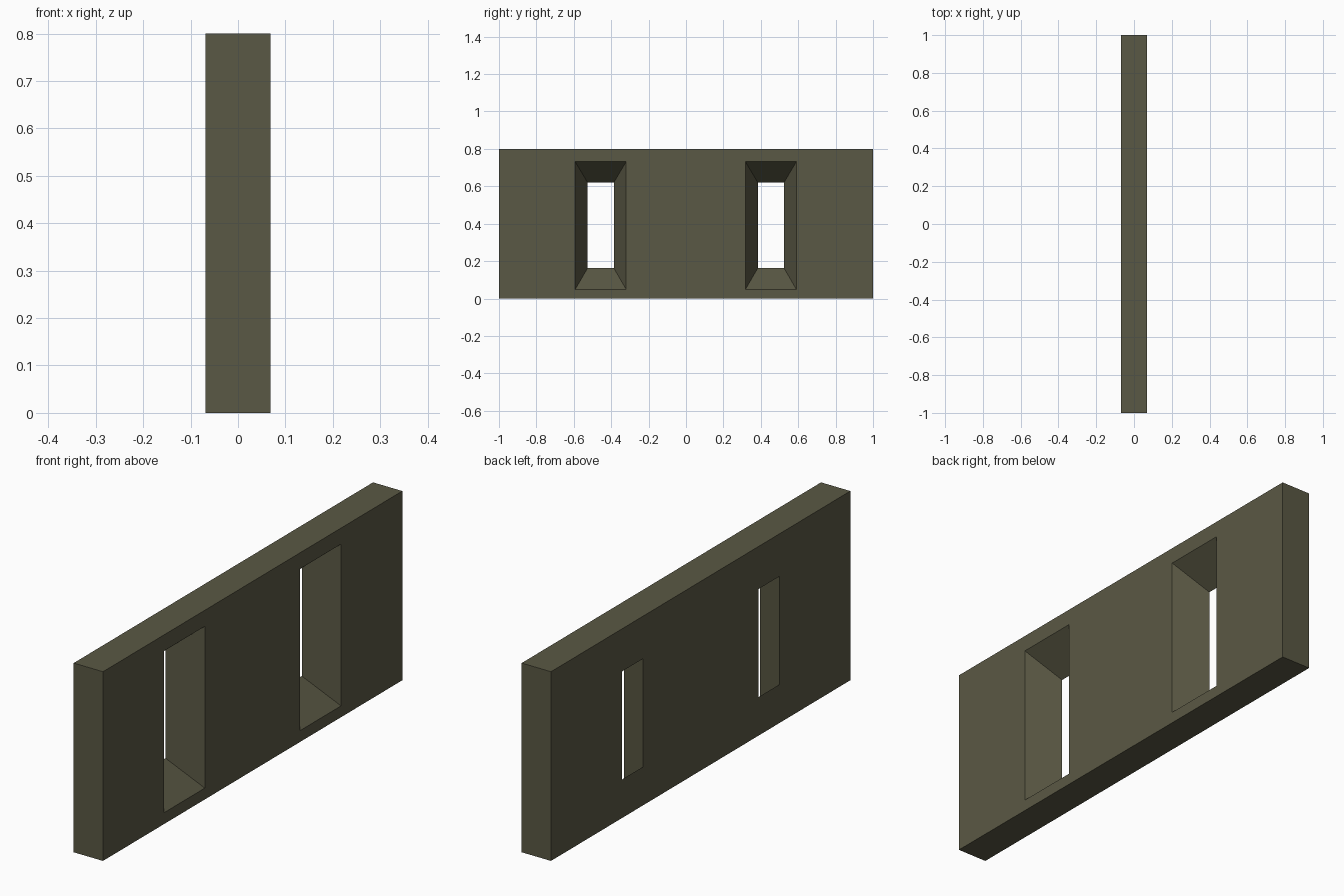
import bpy
import bmesh

if "Cube" in bpy.data.objects:
    bpy.data.objects.remove(bpy.data.objects["Cube"])

HALF_T, HEIGHT = 0.0685, 0.80   # half thickness and height of the wall

stone = bpy.data.materials.new("dark olive stone")
stone.diffuse_color = (0.102, 0.098, 0.058, 1)
stone.use_nodes = True
stone.node_tree.nodes["Principled BSDF"].inputs["Base Color"].default_value = stone.diffuse_color


def loft_box(name, ring_a, ring_b):
    """Closed box between two rectangles (x, y0, y1, z0, z1)."""
    bm = bmesh.new()
    rings = []
    for x, y0, y1, z0, z1 in (ring_a, ring_b):
        rings.append([bm.verts.new((x, y, z)) for y, z in
                      ((y0, z0), (y1, z0), (y1, z1), (y0, z1))])
    a, b = rings
    bm.faces.new(a)
    bm.faces.new(b)
    for i in range(4):
        j = (i + 1) % 4
        bm.faces.new((a[i], a[j], b[j], b[i]))
    bmesh.ops.recalc_face_normals(bm, faces=bm.faces)
    mesh = bpy.data.meshes.new(name)
    bm.to_mesh(mesh)
    bm.free()
    mesh.materials.append(stone)
    obj = bpy.data.objects.new(name, mesh)
    bpy.context.collection.objects.link(obj)
    return obj


def splayed_cutter(name, centre):
    """Tapered opening, narrow on -x and wide on +x, run past both faces."""
    narrow = (-HALF_T, centre - 0.07, centre + 0.07, 0.163, 0.62)
    wide = (HALF_T, centre - 0.1365, centre + 0.1365, 0.048, 0.732)

    def extend(t):
        return tuple(n + (w - n) * t for n, w in zip(narrow, wide))
    cutter = loft_box(name, extend(-0.2), extend(1.2))
    cutter.hide_render = True
    cutter.hide_viewport = True
    return cutter


# Wall slab
wall = loft_box("wall", (-HALF_T, -1, 1, 0, HEIGHT), (HALF_T, -1, 1, 0, HEIGHT))

# Two splayed window slits
for side, centre in (("left", -0.456), ("right", 0.454)):
    cut = wall.modifiers.new(side + " slit", 'BOOLEAN')
    cut.operation = 'DIFFERENCE'
    cut.solver = 'EXACT'
    cut.object = splayed_cutter(side + "_slit_cutter", centre)
